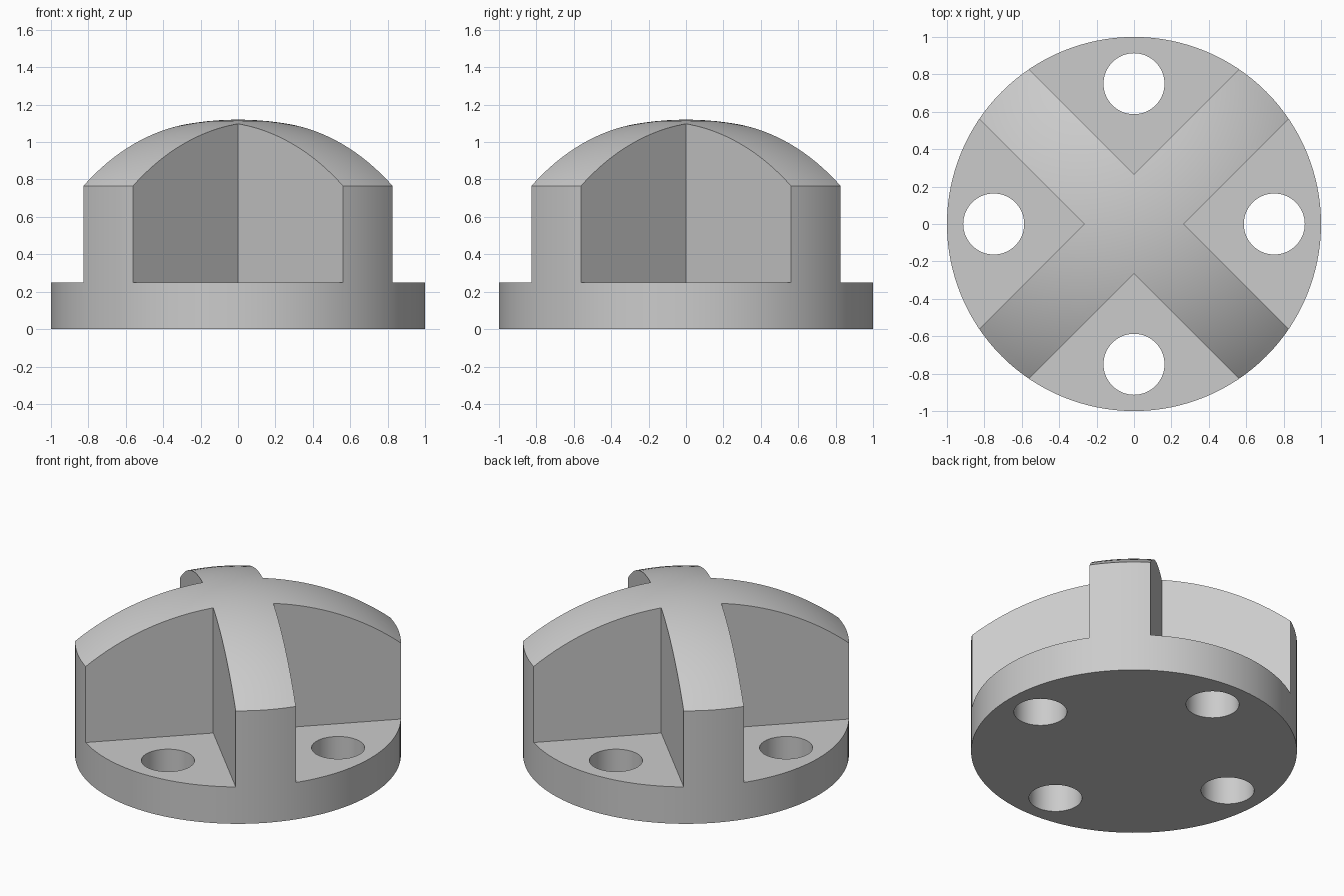
import bpy, bmesh
from math import sin, cos, asin, pi, sqrt
from mathutils import Matrix, Vector

cube = bpy.data.objects.get("Cube")
if cube:
    bpy.data.objects.remove(cube)

RADIUS, BASE_TOP, WALL_TOP, PEAK = 1.0, 0.25, 0.765, 1.12
NOTCH_TIP, NOTCH_SIZE = 0.265, 1.6
HOLE_RADIUS, HOLE_DISTANCE = 0.163, 0.75
SIDES, DOME_STEPS = 128, 20

grey = bpy.data.materials.new("plain grey")
grey.use_nodes = True
colour = (0.6, 0.6, 0.6, 1)
grey.diffuse_color = colour
grey.node_tree.nodes["Principled BSDF"].inputs["Base Color"].default_value = colour


def add_object(name, bm):
    bmesh.ops.recalc_face_normals(bm, faces=bm.faces)
    mesh = bpy.data.meshes.new(name)
    bm.to_mesh(mesh)
    bm.free()
    mesh.materials.append(grey)
    obj = bpy.data.objects.new(name, mesh)
    bpy.context.collection.objects.link(obj)
    return obj


# Domed body: straight wall and spherical cap, revolved about z
rise = PEAK - WALL_TOP
sphere = (RADIUS ** 2 + rise ** 2) / (2 * rise)
rim_angle = asin(RADIUS / sphere)
profile = [(RADIUS, 0), (RADIUS, WALL_TOP)]
for i in range(DOME_STEPS - 1, -1, -1):
    a = rim_angle * i / DOME_STEPS
    profile.append((sphere * sin(a), PEAK - sphere * (1 - cos(a))))

bm = bmesh.new()
verts = [bm.verts.new((r, 0, z)) for r, z in profile]
edges = [bm.edges.new(pair) for pair in zip(verts, verts[1:])]
bmesh.ops.spin(bm, geom=verts + edges, cent=(0, 0, 0), axis=(0, 0, 1),
               angle=2 * pi, steps=SIDES)
bmesh.ops.remove_doubles(bm, verts=bm.verts, dist=1e-4)
bmesh.ops.holes_fill(bm, edges=[e for e in bm.edges if e.is_boundary], sides=0)
body = add_object("domed_cross_knob", bm)

# Cutters: four square notches leave a cross, four holes pierce the flange
notches, holes = bmesh.new(), bmesh.new()
for i in range(4):
    turn = Matrix.Rotation(i * pi / 2, 4, "Z")
    centre = Vector((NOTCH_TIP + NOTCH_SIZE / sqrt(2), 0, BASE_TOP + NOTCH_SIZE / 2))
    bmesh.ops.create_cube(notches, size=NOTCH_SIZE, matrix=turn
                          @ Matrix.Translation(centre) @ Matrix.Rotation(pi / 4, 4, "Z"))
    bmesh.ops.create_cone(holes, cap_ends=True, segments=64, radius1=HOLE_RADIUS,
                          radius2=HOLE_RADIUS, depth=1,
                          matrix=turn @ Matrix.Translation((HOLE_DISTANCE, 0, 0)))
cutters = [add_object("notch_cutter", notches), add_object("hole_cutter", holes)]

# Cut, then remove the cutters
bpy.ops.object.select_all(action="DESELECT")
bpy.context.view_layer.objects.active = body
body.select_set(True)
for cutter in cutters:
    cutter.hide_render = True
    mod = body.modifiers.new(cutter.name, "BOOLEAN")
    mod.operation = "DIFFERENCE"
    mod.solver = "EXACT"
    mod.object = cutter
    bpy.ops.object.modifier_apply(modifier=mod.name)
    bpy.data.objects.remove(cutter)

bpy.ops.object.shade_smooth_by_angle(angle=pi / 6)
